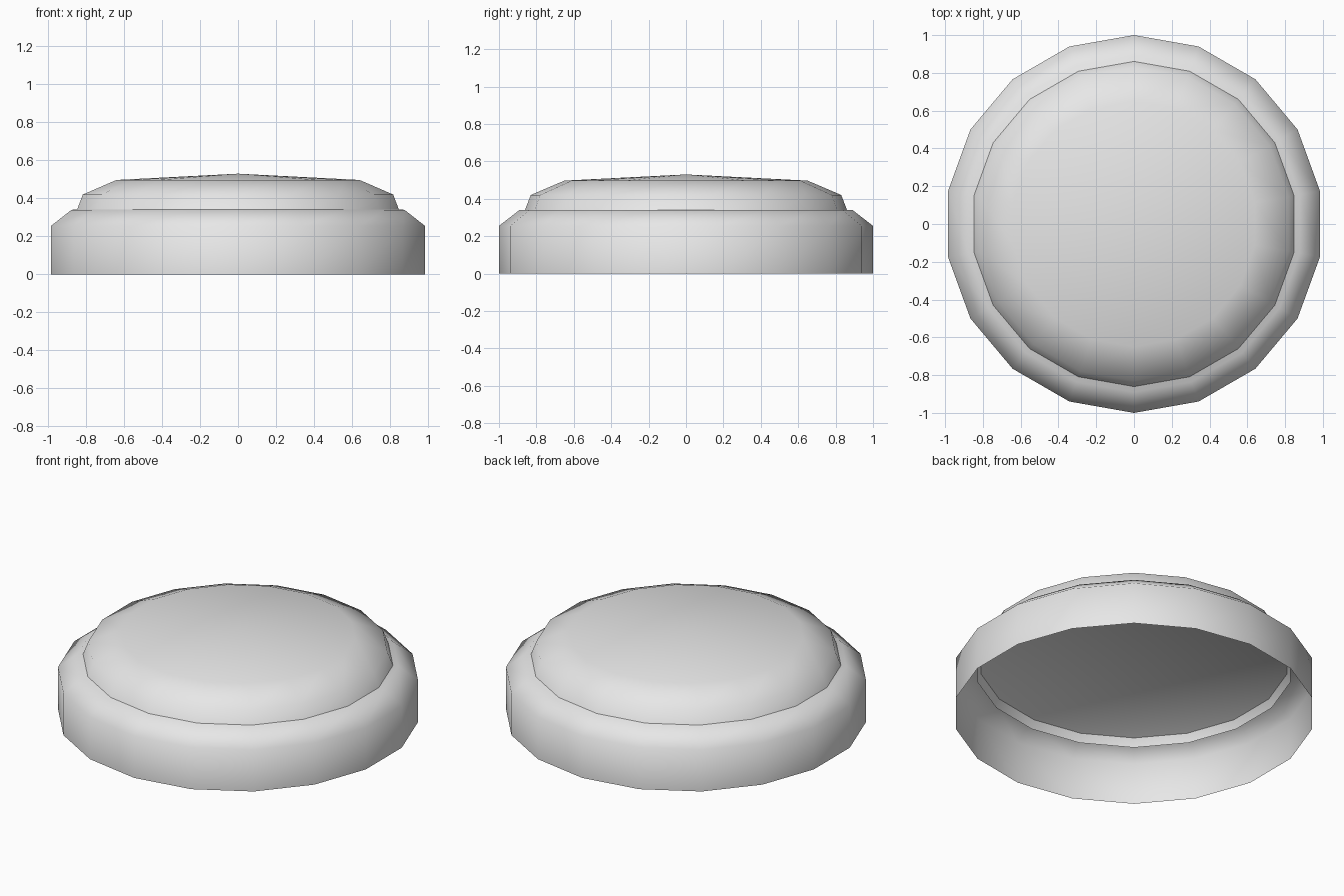
import bpy
import bmesh
import math

if "Cube" in bpy.data.objects:
    bpy.data.objects.remove(bpy.data.objects["Cube"], do_unlink=True)

SIDES = 18

grey = bpy.data.materials.new("light_grey")
grey.use_nodes = True
colour = (0.8, 0.8, 0.8, 1)
grey.diffuse_color = colour
grey.node_tree.nodes["Principled BSDF"].inputs["Base Color"].default_value = colour


def lathe(name, profile, apex):
    """Open-bottomed shell: (radius, height) rings closed by a fan to the apex."""
    bm = bmesh.new()
    angles = [math.pi / 2 + math.tau * i / SIDES for i in range(SIDES)]
    rings = [[bm.verts.new((r * math.cos(a), r * math.sin(a), z)) for a in angles]
             for r, z in profile]
    tip = bm.verts.new((0, 0, apex))
    for i in range(SIDES):
        j = (i + 1) % SIDES
        for low, high in zip(rings, rings[1:]):
            bm.faces.new((low[i], low[j], high[j], high[i]))
        bm.faces.new((rings[-1][i], rings[-1][j], tip))
    for face in bm.faces:
        face.smooth = True
    mesh = bpy.data.meshes.new(name)
    bm.to_mesh(mesh)
    bm.free()
    mesh.materials.append(grey)
    obj = bpy.data.objects.new(name, mesh)
    bpy.context.collection.objects.link(obj)
    return obj


# Wide base with a bevelled shoulder and nearly flat cover
lathe("base_ring", [(1, 0), (1, 0.255), (0.89, 0.34)], 0.35)

# Domed lid whose skirt sinks slightly through the base cover
lathe("domed_lid", [(0.88, 0.29), (0.83, 0.42), (0.65, 0.497)], 0.53)
